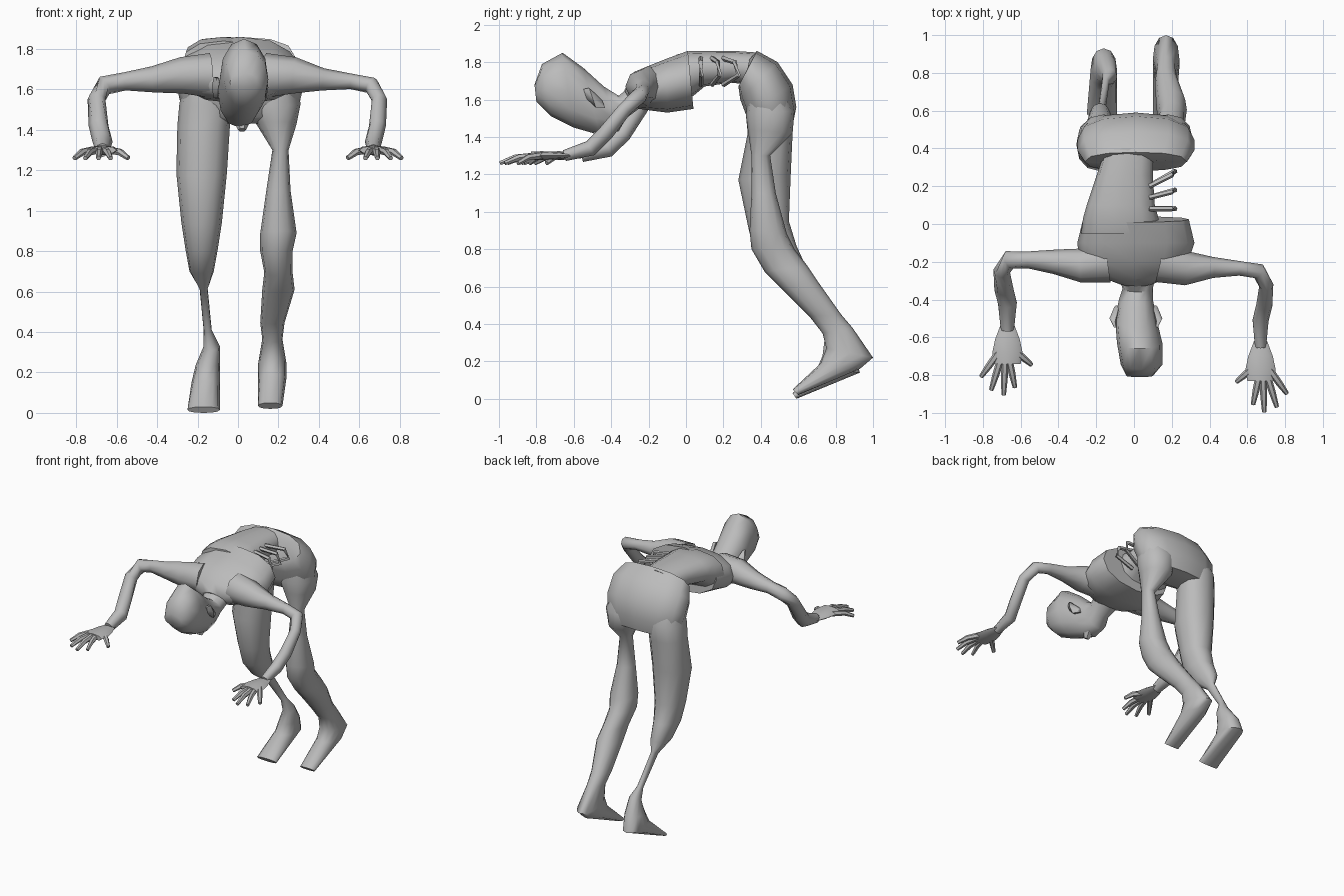
import bpy, bmesh, math
from mathutils import Vector

cube = bpy.data.objects.get("Cube")
if cube:
    bpy.data.objects.remove(cube, do_unlink=True)

grey = bpy.data.materials.new("plain grey")
grey.use_nodes = True
tone = (.5, .5, .5, 1)
grey.diffuse_color = tone
grey.node_tree.nodes["Principled BSDF"].inputs["Base Color"].default_value = tone


def skin(name, rings, sides, roundness=1):
    """Bridge rings given as (centre, half side vector, half up vector)."""
    bm = bmesh.new()
    loops = []
    for centre, side, up in rings:
        loop = []
        for i in range(sides):
            angle = math.tau * i / sides
            across, along = [math.copysign(abs(wave) ** roundness, wave)
                             for wave in (math.cos(angle), math.sin(angle))]
            loop.append(bm.verts.new(centre + side * across + up * along))
        loops.append(loop)
    for lower, upper in zip(loops, loops[1:]):
        for i in range(sides):
            j = (i + 1) % sides
            bm.faces.new((lower[i], lower[j], upper[j], upper[i]))
    bm.faces.new(loops[0])
    bm.faces.new(loops[-1])
    bmesh.ops.recalc_face_normals(bm, faces=bm.faces)
    mesh = bpy.data.meshes.new(name)
    bm.to_mesh(mesh)
    bm.free()
    mesh.materials.append(grey)
    part = bpy.data.objects.new(name, mesh)
    bpy.context.collection.objects.link(part)
    bpy.ops.object.select_all(action='DESELECT')
    part.select_set(True)
    bpy.context.view_layer.objects.active = part
    bpy.ops.object.shade_smooth_by_angle(angle=math.radians(55))


def ring(front, back, x, half):
    """Cross-section between two outline points (y, z), centred on x."""
    a, b = Vector((x, *front)), Vector((x, *back))
    return (a + b) / 2, Vector((half, 0, 0)), (a - b) / 2


def limb(name, points, radii, sides=8, flatness=1):
    """Tube along a path, with one radius for each point."""
    path = [Vector(p) for p in points]
    last = len(path) - 1
    rings = []
    for i, radius in enumerate(radii):
        along = (path[min(i + 1, last)] - path[max(i - 1, 0)]).normalized()
        side = along.cross(Vector((0, 0, 1))).normalized()
        rings.append((path[i], side * radius, side.cross(along) * radius * flatness))
    skin(name, rings, sides)


# Trunk, with the left flank missing below the ribs
skin("chest", [
    ring(front=(-.33, 1.65), back=(-.28, 1.56), x=.01, half=.1),
    ring(front=(-.29, 1.71), back=(-.25, 1.55), x=.01, half=.21),
    ring(front=(-.2, 1.78), back=(-.18, 1.54), x=0, half=.29),
    ring(front=(-.1, 1.82), back=(-.1, 1.53), x=.01, half=.31),
    ring(front=(.01, 1.86), back=(.04, 1.55), x=.01, half=.28),
], sides=12, roundness=.9)
skin("waist", [
    ring(front=(-.05, 1.84), back=(-.05, 1.58), x=-.07, half=.21),
    ring(front=(.02, 1.86), back=(.04, 1.62), x=-.07, half=.2),
    ring(front=(.1, 1.86), back=(.1, 1.67), x=-.07, half=.18),
    ring(front=(.26, 1.86), back=(.24, 1.69), x=-.05, half=.15),
    ring(front=(.4, 1.85), back=(.34, 1.68), x=-.03, half=.13),
], sides=12, roundness=.8)
skin("hips", [
    ring(front=(.32, 1.72), back=(.34, 1.82), x=0, half=.17),
    ring(front=(.28, 1.67), back=(.38, 1.86), x=.01, half=.27),
    ring(front=(.29, 1.6), back=(.49, 1.8), x=.01, half=.31),
    ring(front=(.32, 1.52), back=(.57, 1.68), x=.01, half=.31),
    ring(front=(.34, 1.46), back=(.59, 1.56), x=.01, half=.29),
    ring(front=(.4, 1.43), back=(.57, 1.46), x=.01, half=.24),
], sides=12, roundness=.85)

# Exposed ribs, spaced along the open flank
for i in range(3):
    y = .08 + .06 * i
    limb(f"rib_{i + 1}",
         [(.08, y, 1.82), (.2, y + .03 * i, 1.8), (.22, y + .04 * i, 1.73), (.08, y, 1.68)],
         radii=[.014] * 4, sides=5)

# Head and neck
skin("head", [
    ring(front=(-.26, 1.7), back=(-.24, 1.56), x=.01, half=.11),
    ring(front=(-.36, 1.62), back=(-.32, 1.5), x=.02, half=.08),
    ring(front=(-.44, 1.67), back=(-.36, 1.43), x=.01, half=.09),
    ring(front=(-.55, 1.77), back=(-.46, 1.41), x=.01, half=.11),
    ring(front=(-.66, 1.85), back=(-.6, 1.45), x=.03, half=.12),
    ring(front=(-.77, 1.79), back=(-.72, 1.51), x=.04, half=.11),
    ring(front=(-.81, 1.68), back=(-.8, 1.59), x=.03, half=.07),
], sides=12, roundness=.95)
limb("chin", [(.02, -.45, 1.46), (.02, -.48, 1.4)], radii=[.05, .02], sides=6)
for label, out in (("right", -1), ("left", 1)):
    x = .01 + .1 * out
    skin(f"{label}_ear", [
        ring(front=(-.45, 1.6), back=(-.43, 1.55), x=x, half=.015),
        ring(front=(-.52, 1.67), back=(-.48, 1.55), x=x + .02 * out, half=.02),
        ring(front=(-.55, 1.66), back=(-.53, 1.6), x=x + .01 * out, half=.01),
    ], sides=6)

# Right leg, its shin wasted to the bone
skin("right_leg", [
    ring(front=(.34, 1.66), back=(.52, 1.66), x=-.16, half=.1),
    ring(front=(.32, 1.52), back=(.58, 1.54), x=-.16, half=.13),
    ring(front=(.33, 1.42), back=(.57, 1.42), x=-.17, half=.13),
    ring(front=(.28, 1.17), back=(.56, 1.2), x=-.18, half=.125),
    ring(front=(.33, .93), back=(.55, .95), x=-.18, half=.1),
    ring(front=(.36, .8), back=(.59, .82), x=-.18, half=.08),
    ring(front=(.45, .69), back=(.64, .71), x=-.18, half=.06),
    ring(front=(.58, .6), back=(.64, .63), x=-.17, half=.02),
    ring(front=(.73, .4), back=(.77, .42), x=-.15, half=.02),
    ring(front=(.74, .31), back=(.82, .35), x=-.13, half=.04),
    ring(front=(.73, .23), back=(.9, .24), x=-.15, half=.06),
    ring(front=(.7, .16), back=(.93, .14), x=-.16, half=.07),
    ring(front=(.57, .03), back=(.59, 0), x=-.17, half=.08),
], sides=12, roundness=.9)

# Left leg, its thigh wasted behind
skin("left_leg", [
    ring(front=(.34, 1.66), back=(.52, 1.66), x=.18, half=.1),
    ring(front=(.32, 1.52), back=(.58, 1.54), x=.18, half=.13),
    ring(front=(.33, 1.44), back=(.57, 1.42), x=.19, half=.1),
    ring(front=(.35, 1.3), back=(.45, 1.3), x=.21, half=.04),
    ring(front=(.35, 1.1), back=(.48, 1.1), x=.2, half=.06),
    ring(front=(.34, .9), back=(.54, .88), x=.2, half=.09),
    ring(front=(.35, .8), back=(.58, .8), x=.19, half=.08),
    ring(front=(.42, .68), back=(.65, .71), x=.2, half=.07),
    ring(front=(.5, .6), back=(.71, .62), x=.2, half=.08),
    ring(front=(.66, .44), back=(.83, .45), x=.17, half=.06),
    ring(front=(.73, .35), back=(.89, .38), x=.17, half=.05),
    ring(front=(.75, .27), back=(1, .22), x=.17, half=.07),
    ring(front=(.72, .19), back=(.93, .16), x=.17, half=.07),
    ring(front=(.57, .05), back=(.6, .02), x=.16, half=.06),
], sides=12, roundness=.9)

# Arms and hands, mirrored, with the left one reaching further forward
for label, out, reach, thickness in (("right", -1, 0, 1), ("left", 1, .09, .85)):
    arm = [(.14, -.2, 1.67), (.28, -.22, 1.67), (.42, -.2, 1.65), (.56, -.19, 1.64),
           (.66, -.19, 1.62), (.7, -.25, 1.55), (.69, -.34, 1.42),
           (.67, -.42, 1.34), (.67, -.56, 1.3)]
    radii = [.11, .09, .065, .045, .05, .045, .05, .05, .035]
    limb(f"{label}_arm",
         [(out * x, y - reach * min(1, i / 6), z) for i, (x, y, z) in enumerate(arm)],
         [r * (thickness if i > 1 else 1) for i, r in enumerate(radii)])

    palm_y = -.63 - reach
    limb(f"{label}_palm",
         [(out * .67, palm_y + d, 1.3) for d in (.1, .02, -.05, -.11)],
         radii=[.035, .065, .08, .07], flatness=.3)

    # Fingers fan out from the middle of the palm and droop at the tips
    fan = {"thumb": (-50, .18), "index": (-12, .24), "middle": (2, .275),
           "ring": (17, .26), "little": (36, .22)}
    for finger, (degrees, length) in fan.items():
        aim = Vector((out * math.sin(math.radians(degrees)), -math.cos(math.radians(degrees)), 0))
        root = Vector((out * .68, palm_y, 1.3))
        limb(f"{label}_{finger}_finger",
             [root + aim * length * f - Vector((0, 0, .04 * f ** 4)) for f in (.3, .7, 1)],
             radii=[.02, .018, .012], sides=6)
